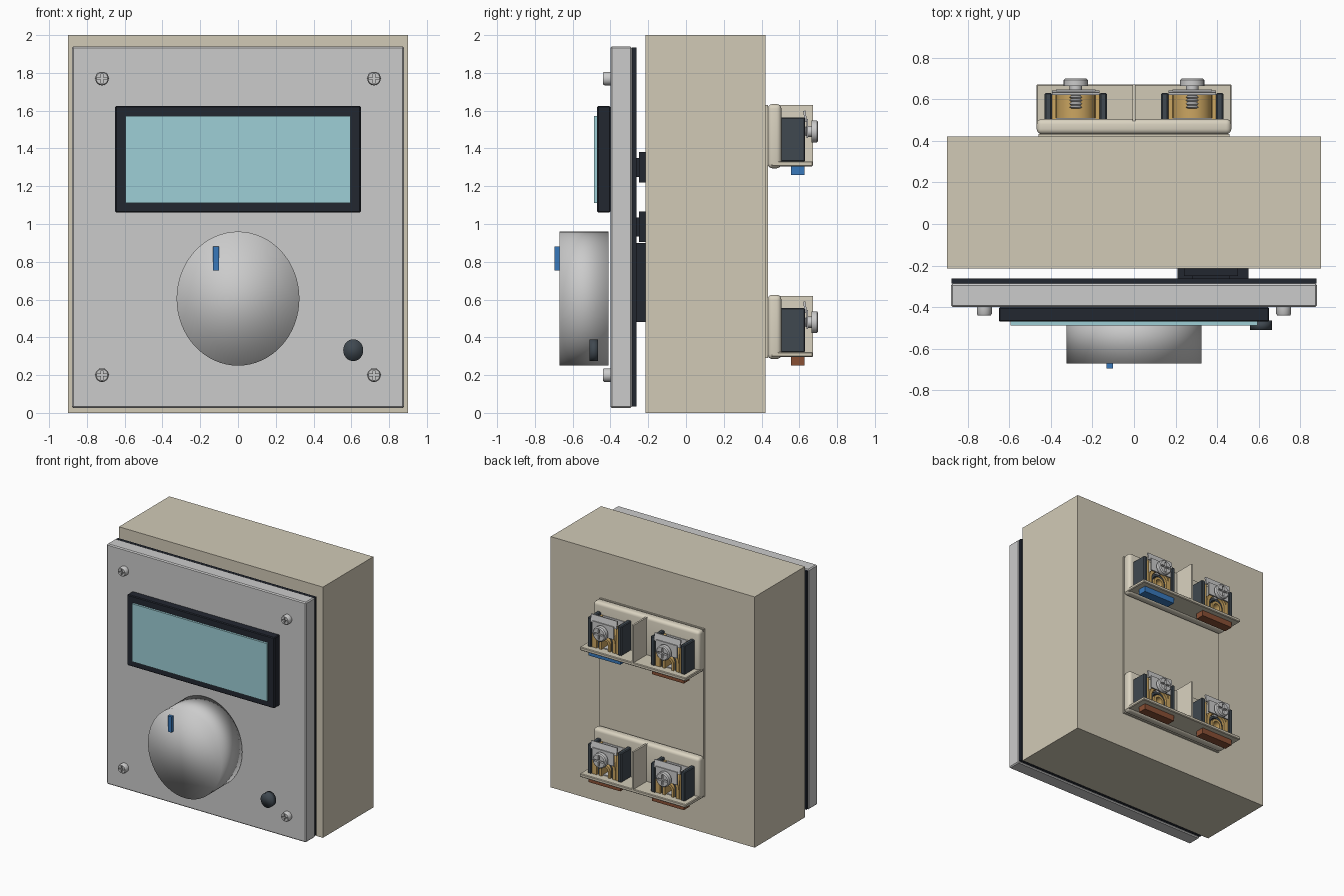
import bpy, bmesh, math
from math import sin, cos, pi

if "Cube" in bpy.data.objects:
    bpy.data.objects.remove(bpy.data.objects["Cube"])


def material(name, r, g, b):
    m = bpy.data.materials.new(name)
    m.diffuse_color = (r, g, b, 1)
    m.use_nodes = True
    m.node_tree.nodes["Principled BSDF"].inputs["Base Color"].default_value = m.diffuse_color
    return m


BEIGE = material("beige", 0.64, 0.59, 0.47)
CREAM = material("cream", 0.70, 0.65, 0.53)
BLACK = material("black", 0.016, 0.02, 0.03)
SLATE = material("slate", 0.05, 0.065, 0.08)
TEAL = material("teal", 0.34, 0.62, 0.67)
BLUE = material("blue", 0.04, 0.19, 0.50)
BROWN = material("brown", 0.25, 0.08, 0.035)
BRASS = material("brass", 0.60, 0.38, 0.12)
STEEL = material("steel", 0.55, 0.56, 0.58)


def finish(bm, name, mat, angle=40):
    bmesh.ops.recalc_face_normals(bm, faces=bm.faces)
    me = bpy.data.meshes.new(name)
    bm.to_mesh(me)
    bm.free()
    ob = bpy.data.objects.new(name, me)
    bpy.context.collection.objects.link(ob)
    if mat:
        me.materials.append(mat)
    if angle:
        bpy.ops.object.select_all(action='DESELECT')
        ob.select_set(True)
        bpy.context.view_layer.objects.active = ob
        bpy.ops.object.shade_smooth_by_angle(angle=math.radians(angle))
    return ob


def box(name, x, y, z, mat=None, bevel=0, segs=1):
    """Box from (min, max) ranges, optionally with bevelled edges."""
    bm = bmesh.new()
    bmesh.ops.create_cube(bm, size=1)
    for v in bm.verts:
        for i, (lo, hi) in enumerate((x, y, z)):
            v.co[i] = (lo + hi) / 2 + v.co[i] * (hi - lo)
    if bevel:
        bmesh.ops.bevel(bm, geom=bm.edges[:], offset=bevel, segments=segs,
                        profile=0.5, affect='EDGES')
    return finish(bm, name, mat, 40 if segs > 1 else 0)


def lathe(name, cx, cz, profile, mat=None, segs=32, zscale=1.0, angle=40):
    """Spin (radius, y) points about an axis running front to back."""
    bm = bmesh.new()
    rings = [[bm.verts.new((cx + r * cos(2 * pi * i / segs), y,
                            cz + r * zscale * sin(2 * pi * i / segs)))
              for i in range(segs)] for r, y in profile]
    for a, b in zip(rings, rings[1:]):
        for i in range(segs):
            j = (i + 1) % segs
            bm.faces.new((a[i], a[j], b[j], b[i]))
    bm.faces.new(rings[0])
    bm.faces.new(rings[-1])
    return finish(bm, name, mat, angle)


def arch(name, cx, z0, zc, ro, ri, y, mat):
    """Round-topped clamp strip, extruded front to back."""
    n = 14
    def outline(r):
        arc = [(cx + r * cos(pi * i / n), zc + r * sin(pi * i / n)) for i in range(n + 1)]
        return [(cx + r, z0)] + arc + [(cx - r, z0)]
    bm = bmesh.new()
    rows = [[bm.verts.new((px, yy, pz)) for px, pz in outline(r)]
            for r, yy in ((ro, y[0]), (ri, y[0]), (ri, y[1]), (ro, y[1]))]
    for k in range(4):
        a, b = rows[k], rows[(k + 1) % 4]
        for i in range(len(a) - 1):
            bm.faces.new((a[i], a[i + 1], b[i + 1], b[i]))
    bm.faces.new([r[0] for r in rows])
    bm.faces.new([r[-1] for r in rows])
    return finish(bm, name, mat, 40)


def cut(ob, *cutters):
    bpy.context.view_layer.objects.active = ob
    for c in cutters:
        c.hide_render = True
        m = ob.modifiers.new("cut", 'BOOLEAN')
        m.operation, m.solver, m.object = 'DIFFERENCE', 'EXACT', c
        bpy.ops.object.modifier_apply(modifier=m.name)
        bpy.data.objects.remove(c)


def screw_head(name, x, z, r, base, tip):
    """Pan head with a cross slot; tip is the outer y."""
    d = tip - base
    head = lathe(name, x, z, [(r, base), (r, base + d * 0.8), (r * 0.86, tip)], STEEL, 28)
    ys = sorted((tip - d * 0.5, tip + d))
    a, b = r * 0.7, r * 0.13
    cut(head, box("slot", (x - a, x + a), ys, (z - b, z + b)),
        box("slot", (x - b, x + b), ys, (z - a, z + a)))


# Housing, front panel and circuit board
box("housing", (-0.9, 0.9), (-0.215, 0.42), (0, 2), BEIGE)
box("front_panel", (-0.88, 0.88), (-0.40, -0.287), (0.025, 1.94), None, 0.008)
box("circuit_board", (-0.877, 0.877), (-0.285, -0.262), (0.035, 1.935), BLACK)
box("large_component", (0.21, 0.55), (-0.265, -0.20), (0.48, 0.90), BLACK)
for z in (0.905, 1.22):
    box("small_component", (0.24, 0.50), (-0.25, -0.20), (z, z + 0.16), BLACK)
    box("component_stand", (0.28, 0.46), (-0.27, -0.24), (z + 0.03, z + 0.13), BLACK)

# Display with raised surround
frame = box("display_frame", (-0.65, 0.65), (-0.47, -0.40), (1.06, 1.625), BLACK, 0.006)
box("display_screen", (-0.595, 0.595), (-0.487, -0.46), (1.11, 1.572), TEAL)

# Dial, pointer and push button
lathe("dial_knob", 0, 0.605, [(0.325, -0.41), (0.325, -0.67)], None, 64, 1.092, 180)
box("dial_pointer", (-0.133, -0.101), (-0.695, -0.665), (0.755, 0.88), BLUE)
lathe("push_button", 0.61, 0.332, [(0.053, -0.465), (0.053, -0.51)], SLATE, 32, 1.09, 180)

# Panel screws
for x in (-0.72, 0.72):
    for z in (0.20, 1.77):
        screw_head("panel_screw", x, z, 0.036, -0.398, -0.44)

# Rear mounting pad joining the two terminal blocks
box("rear_pad", (-0.46, 0.46), (0.41, 0.434), (0.29, 1.63), BEIGE)


def terminal(cx, z0, marker):
    """One clamp terminal; z0 is the underside of its shelf."""
    for s in (-1, 1):
        xs = sorted((cx + s * 0.115, cx + s * 0.15))
        box("terminal_side", xs, (0.49, 0.63), (z0 + 0.025, z0 + 0.26), SLATE, 0.006)
        xs = sorted((cx + s * 0.095, cx + s * 0.114))
        box("clamp_side", xs, (0.49, 0.62), (z0 + 0.025, z0 + 0.24), BRASS)
    arch("clamp_outer", cx, z0 + 0.03, z0 + 0.10, 0.094, 0.07, (0.49, 0.625), BRASS)
    arch("clamp_middle", cx, z0 + 0.03, z0 + 0.09, 0.068, 0.05, (0.49, 0.61), SLATE)
    arch("clamp_inner", cx, z0 + 0.03, z0 + 0.08, 0.048, 0.028, (0.49, 0.625), BRASS)
    box("clamp_floor", (cx - 0.094, cx + 0.094), (0.49, 0.60),
        (z0 + 0.025, z0 + 0.035), STEEL)
    box("clamp_back", (cx - 0.094, cx + 0.094), (0.495, 0.51),
        (z0 + 0.03, z0 + 0.24), STEEL)
    # Leaning pressure plate with a blank marker tab
    tab = box("pressure_plate", (-0.095, 0.095), (-0.005, 0.005), (0, 0.10), STEEL)
    tab.location = (cx, 0.642, z0 + 0.15)
    bar = box("marker_tab", (-0.115, 0.115), (-0.006, 0.006), (0, 0.06), STEEL)
    bar.location = (cx, 0.636, z0 + 0.235)
    bar.rotation_euler.x = math.radians(10)
    # Screw with threaded shank
    thread = [(0.022, 0.555)]
    for i in range(6):
        thread += [(0.031, 0.562 + i * 0.016), (0.022, 0.570 + i * 0.016)]
    lathe("terminal_thread", cx, z0 + 0.185, thread, STEEL, 20)
    lathe("terminal_neck", cx, z0 + 0.185, [(0.03, 0.64), (0.03, 0.67)], STEEL, 20)
    screw_head("terminal_screw", cx, z0 + 0.185, 0.058, 0.664, 0.70)
    # Coloured conductor marker below the shelf
    box("conductor_marker", (cx - 0.14, cx + 0.14), (0.556, 0.628),
        (z0 - 0.045, z0 + 0.01), marker)


# Upper and lower two-way terminal blocks
for z0, right_marker in ((1.305, BLUE), (0.295, BROWN)):
    box("block_base", (-0.468, 0.468), (0.432, 0.505), (z0 - 0.01, z0 + 0.33), CREAM, 0.025, 4)
    box("block_shelf", (-0.468, 0.468), (0.45, 0.672), (z0, z0 + 0.027), BEIGE, 0.005)
    box("block_divider", (-0.007, 0.007), (0.485, 0.672), (z0 + 0.02, z0 + 0.325), CREAM)
    terminal(0.28, z0, right_marker)
    terminal(-0.28, z0, BROWN)
